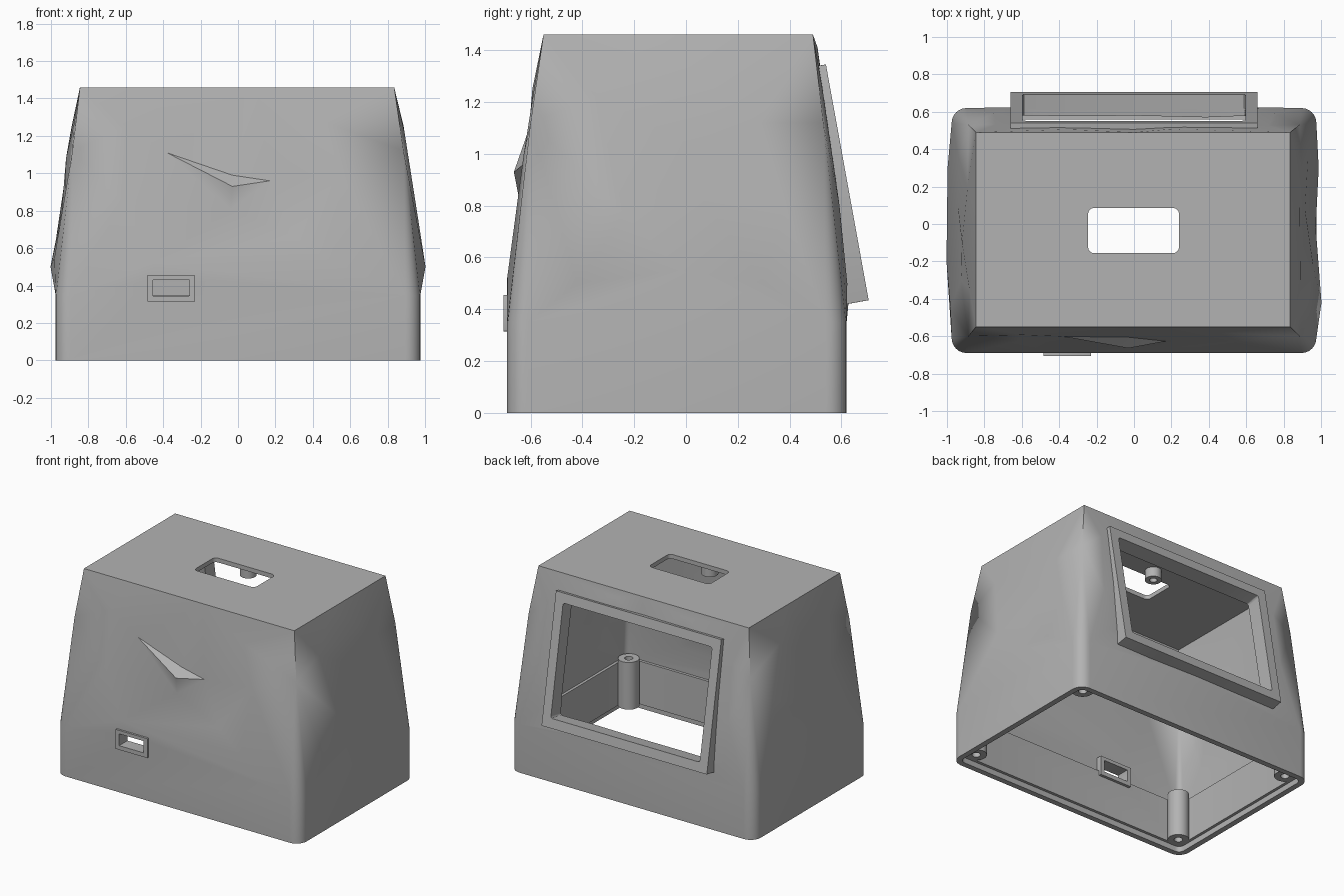
import bpy, bmesh, math
from mathutils import Vector, Matrix
from mathutils.geometry import delaunay_2d_cdt

if "Cube" in bpy.data.objects:
    bpy.data.objects.remove(bpy.data.objects["Cube"])

grey = bpy.data.materials.new("plain_grey")
grey.diffuse_color = (0.45, 0.45, 0.45, 1)
grey.use_nodes = True
grey.node_tree.nodes["Principled BSDF"].inputs["Base Color"].default_value = grey.diffuse_color


def finish(bm, name):
    bmesh.ops.recalc_face_normals(bm, faces=bm.faces)
    me = bpy.data.meshes.new(name)
    bm.to_mesh(me)
    bm.free()
    ob = bpy.data.objects.new(name, me)
    bpy.context.collection.objects.link(ob)
    me.materials.append(grey)
    return ob


def activate(ob):
    bpy.ops.object.select_all(action='DESELECT')
    ob.select_set(True)
    bpy.context.view_layer.objects.active = ob


def smooth(ob):
    activate(ob)
    bpy.ops.object.shade_smooth_by_angle(angle=math.radians(30))


def cut(ob, cutter):
    m = ob.modifiers.new("cut", 'BOOLEAN')
    m.operation, m.solver, m.object = 'DIFFERENCE', 'EXACT', cutter
    m.use_self = True
    activate(ob)
    bpy.ops.object.modifier_apply(modifier=m.name)


def rounded_rect(x0, x1, y0, y1, r, n=6):
    pts = []
    for k, (cx, cy) in enumerate([(x1 - r, y1 - r), (x0 + r, y1 - r), (x0 + r, y0 + r), (x1 - r, y0 + r)]):
        for i in range(n + 1):
            a = math.pi / 2 * (k + i / n)
            pts.append((cx + r * math.cos(a), cy + r * math.sin(a)))
    return pts


def circle(cx, cy, r, n=24):
    return [(cx + r * math.cos(2 * math.pi * i / n), cy + r * math.sin(2 * math.pi * i / n)) for i in range(n)]


def prism(name, outer, z0, z1, inner=None, matrix=None):
    """Extruded profile, with a hole when an inner profile of equal count is given."""
    bm = bmesh.new()
    loops = [[bm.verts.new((x, y, z)) for x, y in prof]
             for prof in ([outer, inner] if inner else [outer]) for z in (z0, z1)]
    n = len(outer)
    if inner:
        pairs = [(0, 1), (1, 3), (3, 2), (2, 0)]
    else:
        pairs = [(0, 1)]
        bm.faces.new(loops[0])
        bm.faces.new(loops[1])
    for a, b in pairs:
        for i in range(n):
            j = (i + 1) % n
            bm.faces.new((loops[a][i], loops[a][j], loops[b][j], loops[b][i]))
    if matrix:
        bm.transform(matrix)
    return finish(bm, name)


# ---- Housing outline at the band top, the shoulder and the roof ----
ZS = (0.35, 1.12, 1.46)
X = [(-0.895, 0.895), (-0.885, 0.885), (-0.845, 0.835)]
Y = [(-0.61, 0.54), (-0.60, 0.53), (-0.55, 0.49)]
R = 0.08

# Crease points on each wall: along the wall, height, outward offset
FRONT = [(-.38, 1.11, 0), (-.03, .99, -.01), (-.03, .93, .042), (.17, .96, .008), (-.04, .81, .005),
         (-.45, 1.46, 0), (.1, 1.46, 0), (-.62, .85, -.005), (-.45, .52, .02), (.3, .66, .0),
         (.5, .53, .02), (.55, 1.0, .012), (.45, 1.28, .005), (-.6, 1.25, .012)]
BACK = [(-.75, .8, .025), (.75, .8, .025), (-.74, .5, .02), (.74, .5, .02), (-.74, 1.2, .01),
        (.72, 1.25, .012), (-.35, 1.41, .01), (.2, 1.41, .012), (0, 1.46, 0), (0, .42, .015),
        (.4, .41, .005), (-.4, .41, .012)]
RIGHT = [(-.24, .77, .035), (.07, .82, .008), (.08, 1.0, .015), (-.14, 1.46, 0), (.28, 1.12, .012),
         (-.42, .5, .045), (.3, .5, .03), (-.35, 1.22, .02), (.12, 1.25, .02), (.38, .8, .01),
         (-.02, .55, .02)]
LEFT = [(-.2, .5, .045), (.3, .49, .038), (-.45, .55, .03), (.1, .8, .02), (-.3, .85, .008),
        (.35, .9, .025), (-.1, 1.08, .03), (.2, 1.25, .02), (-.35, 1.25, .01), (.05, 1.46, 0)]


def add_wall(bm, along, axis, sign, pts):
    other = (Y if axis == 1 else X)
    side = 0 if sign < 0 else 1
    depth = [other[0][side] + sign * R, other[1][side], other[2][side]]

    def place(u, z, off):
        k = 0 if z < ZS[1] else 1
        t = (z - ZS[k]) / (ZS[k + 1] - ZS[k])
        d = depth[k] * (1 - t) + depth[k + 1] * t + sign * off
        return (u, d, z) if axis == 1 else (d, u, z)

    allp = [(u, z, 0) for (a, b), z in zip(along, ZS) for u in (a, b)] + pts
    co, _, tris, src, _, _ = delaunay_2d_cdt([Vector(p[:2]) for p in allp], [], [], 0, 1e-5)
    vs = [bm.verts.new(place(*allp[s[0]])) for s in src]
    for t in tris:
        bm.faces.new([vs[i] for i in t])


bm = bmesh.new()
add_wall(bm, X, 1, -1, FRONT)
add_wall(bm, X, 1, 1, BACK)
add_wall(bm, Y, 0, 1, RIGHT)
add_wall(bm, Y, 0, -1, LEFT)

# Straight band around the foot
base = rounded_rect(-0.975, 0.975, -0.69, 0.62, R)
lo = [bm.verts.new((x, y, 0)) for x, y in base]
hi = [bm.verts.new((x, y, ZS[0])) for x, y in base]
for i in range(len(base)):
    j = (i + 1) % len(base)
    bm.faces.new((lo[i], lo[j], hi[j], hi[i]))
# Corner fans rising from the rounded band to the sharp shoulder
for k, (sx, sy) in enumerate([(1, 1), (0, 1), (0, 0), (1, 0)]):
    tip = bm.verts.new((X[1][sx], Y[1][sy], ZS[1]))
    for i in range(6):
        bm.faces.new((hi[k * 7 + i], hi[k * 7 + i + 1], tip))
bmesh.ops.remove_doubles(bm, verts=bm.verts, dist=1e-4)
# Flat roof
rim = [e for e in bm.edges if e.is_boundary and all(v.co.z > 1.459 for v in e.verts)]
bmesh.ops.holes_fill(bm, edges=rim, sides=0)
housing = finish(bm, "housing")
m = housing.modifiers.new("wall", 'SOLIDIFY')
m.thickness, m.offset = 0.04, -1
activate(housing)
bpy.ops.object.modifier_apply(modifier=m.name)

# ---- Tilted screen surround on the back ----
tilt = math.atan2(0.165, 0.91)
up = Vector((0, -math.sin(tilt), math.cos(tilt)))
out = Vector((0, math.cos(tilt), math.sin(tilt)))
mid = Vector((0, 0.6225, 0.89))
frame_m = Matrix(((1, 0, 0, mid.x), (0, up.y, out.y, mid.y), (0, up.z, out.z, mid.z), (0, 0, 0, 1)))
opening = rounded_rect(-0.595, 0.595, -0.395, 0.395, 0.015, 3)
surround = prism("screen_surround", rounded_rect(-0.66, 0.66, -0.4625, 0.4625, 0.001, 3),
                 -0.105, 0, opening, frame_m)
screen_cut = prism("screen_cutter", opening, -0.25, 0.15, None, frame_m)

# ---- Port frame on the front ----
port_m = Matrix(((1, 0, 0, 0), (0, 0, 1, 0), (0, 1, 0, 0), (0, 0, 0, 1)))
port_hole = rounded_rect(-0.455, -0.26, 0.345, 0.43, 0.002, 2)
port = prism("port_frame", rounded_rect(-0.485, -0.23, 0.315, 0.455, 0.002, 2),
             -0.705, -0.61, port_hole, port_m)
port_cut = prism("port_cutter", port_hole, -0.9, -0.5, None, port_m)

# ---- Hand slot in the roof ----
slot_cut = prism("slot_cutter", rounded_rect(-0.245, 0.24, -0.155, 0.085, 0.03), 1.36, 1.6)

# ---- Inner band stepped up from the bottom lip ----
inner_band = prism("inner_band", rounded_rect(-0.95, 0.95, -0.665, 0.595, 0.06), 0.04, 0.35,
                   rounded_rect(-0.915, 0.915, -0.63, 0.56, 0.03))

for c in (screen_cut, port_cut, slot_cut):
    cut(housing, c)
cut(inner_band, port_cut)
for c in (screen_cut, port_cut, slot_cut):
    bpy.data.objects.remove(c)

parts = [housing, surround, port, inner_band]
# Screw posts in the four corners
for x in (-0.86, 0.86):
    for y in (-0.575, 0.505):
        parts.append(prism("screw_post", circle(x, y, 0.07), 0.04, 0.38, circle(x, y, 0.028)))
# Bosses hanging under the roof beside the slot
for y in (0.16, -0.23):
    parts.append(prism("roof_boss", circle(-0.03, y, 0.055), 1.36, 1.44, circle(-0.03, y, 0.025)))
for p in parts:
    smooth(p)
